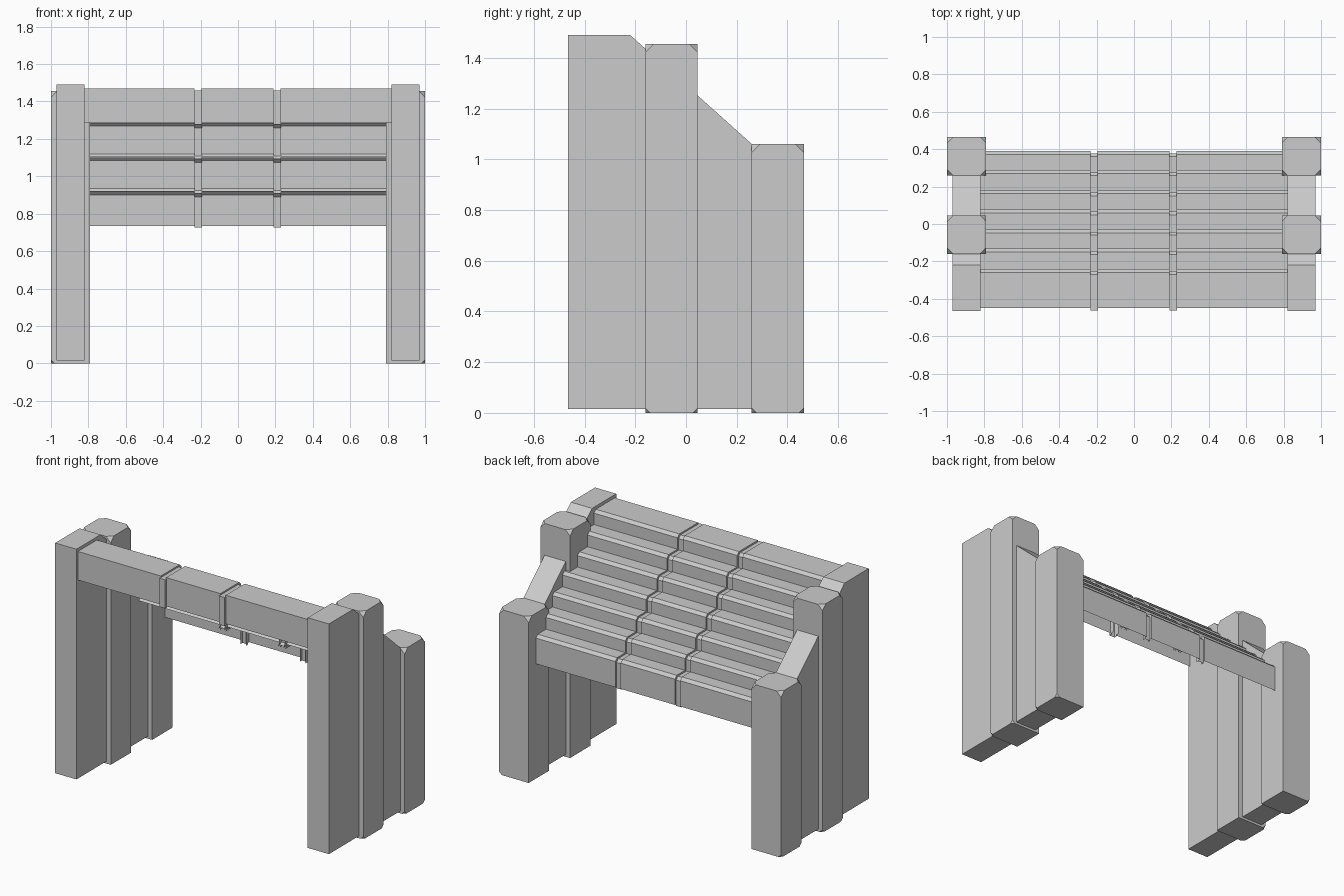
import bpy, bmesh

if "Cube" in bpy.data.objects:
    bpy.data.objects.remove(bpy.data.objects["Cube"])

def finish(name, bm, solid=True):
    if solid:
        bmesh.ops.recalc_face_normals(bm, faces=bm.faces[:])
    me = bpy.data.meshes.new(name)
    bm.to_mesh(me)
    bm.free()
    ob = bpy.data.objects.new(name, me)
    bpy.context.collection.objects.link(ob)
    return ob

def extrude_x(bm, profile, x0, x1):
    """Closed solid from a (y, z) outline."""
    a = [bm.verts.new((x0, y, z)) for y, z in profile]
    b = [bm.verts.new((x1, y, z)) for y, z in profile]
    bm.faces.new(a)
    bm.faces.new(b)
    n = len(profile)
    for i in range(n):
        j = (i + 1) % n
        bm.faces.new((a[i], a[j], b[j], b[i]))

def pillar(name, side, y, height):
    """Square post, cut at the top corners and slightly at the outer feet."""
    bm = bmesh.new()
    bmesh.ops.create_cube(bm, size=1)
    for v in bm.verts:
        v.co.x = side * (0.895 + v.co.x * 0.21)
        v.co.y = y + v.co.y * 0.206
        v.co.z = (v.co.z + 0.5) * height
    bmesh.ops.recalc_face_normals(bm, faces=bm.faces[:])
    tops = [v for v in bm.verts if v.co.z > 0.5]
    bmesh.ops.bevel(bm, geom=tops, offset=0.033, segments=1, affect='VERTICES')
    feet = [v for v in bm.verts if v.co.z < 0.1 and abs(v.co.x) > 0.9]
    bmesh.ops.bevel(bm, geom=feet, offset=0.019, segments=1, affect='VERTICES')
    finish(name, bm)

# side walls and posts
wall = [(-0.465, 0.015), (-0.465, 1.49), (-0.22, 1.49), (0.26, 1.06),
        (0.36, 0.97), (0.36, 0.015)]
for side, label in ((-1, "left"), (1, "right")):
    bm = bmesh.new()
    extrude_x(bm, wall, side * 0.82, side * 0.97)
    finish(label + "_wall", bm)
    pillar(label + "_middle_post", side, -0.057, 1.455)
    pillar(label + "_back_post", side, 0.362, 1.06)

def shell_outline(y0, y1, z0, z1, kind):
    """Open step outline running from the back bottom edge over the tread."""
    c = 0.018
    p = [(y1, z0), (y1, z1 - c), (y1 - c, z1), (y0, z1)]
    if kind == "beam":                       # lower back edge chamfered
        p[:1] = [(y1 - 0.014, z0), (y1, z0 + 0.015)]
    if kind == "front":                      # top beam closed at the front
        p.append((y0, z0))
    return p

def shell(bm, profile, x0, x1, lip):
    """Open sheet with short inward lips at both ends."""
    y_mid = sum(y for y, z in profile) / len(profile)
    def inner(y, z):
        front = len(profile) == 5 and y < y_mid
        return (y + lip if front else y - lip, z - lip * 0.6 if z > z_top - 0.03 else z)
    z_top = max(z for y, z in profile)
    rings = [(x0, [inner(*p) for p in profile]), (x0, profile),
             (x1, profile), (x1, [inner(*p) for p in profile])]
    vs = [[bm.verts.new((x, y, z)) for y, z in r] for x, r in rings]
    for a, b in zip(vs, vs[1:]):
        for i in range(len(profile) - 1):
            bm.faces.new((a[i], b[i], b[i + 1], a[i + 1]))

# stair sheets: four tall beams with a shallow riser between each pair
steps = []
for i in range(4):
    y, z = -0.45 + 0.21 * i, 1.287 - 0.184 * i
    kind = ("front", "beam", "beam", "last")[i]
    steps.append((y, y + 0.21, z, z + 0.183, kind))
    if i < 3:
        steps.append((y + 0.20, y + 0.318, z - 0.004, z + 0.092, "riser"))

# three plank runs, divided by two slightly shifted joint strips
for n, s in enumerate(steps):
    outline = shell_outline(*s)
    bm = bmesh.new()
    for x0, x1 in ((-0.83, -0.232), (-0.195, 0.19), (0.228, 0.83)):
        shell(bm, outline, x0, x1, 0.025)
    finish(f"step_{n + 1}", bm, False)
    bm = bmesh.new()
    for x in (-0.213, 0.209):
        shell(bm, [(y - 0.012, z - 0.01) for y, z in outline],
              x - 0.02, x + 0.02, 0.02)
    finish(f"joint_strip_{n + 1}", bm, False)
